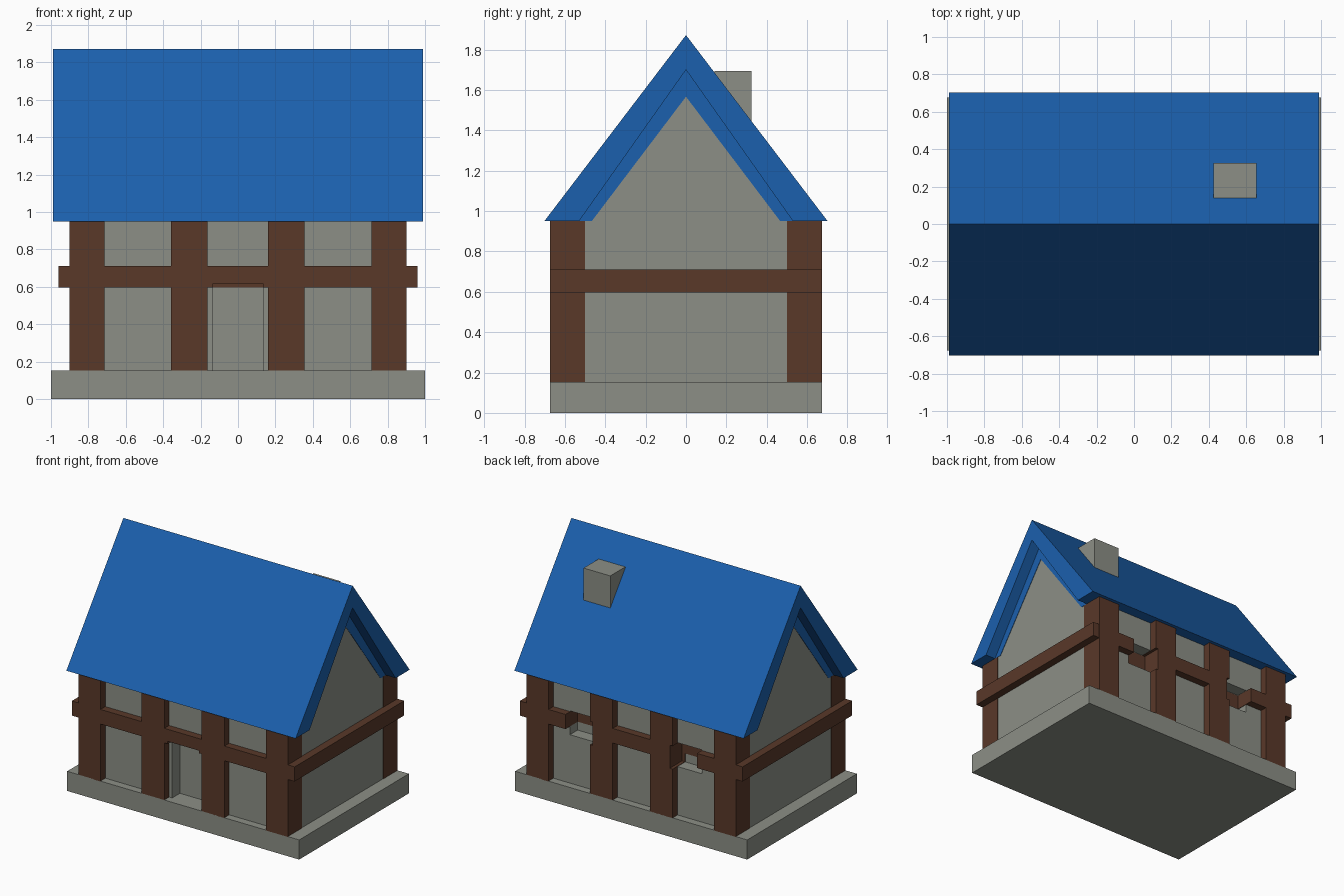
import bpy, bmesh

if "Cube" in bpy.data.objects:
    bpy.data.objects.remove(bpy.data.objects["Cube"])


def material(name, rgb):
    m = bpy.data.materials.new(name)
    m.diffuse_color = (*rgb, 1)
    m.use_nodes = True
    m.node_tree.nodes["Principled BSDF"].inputs["Base Color"].default_value = m.diffuse_color
    return m


STONE = material("grey stone", (0.262, 0.275, 0.24))
TIMBER = material("brown timber", (0.1, 0.04, 0.022))
ROOF = material("blue roof", (0.011, 0.117, 0.42))


def prism(name, profile, x0, x1, mat=None):
    """Extrude a (y, z) outline along x."""
    bm = bmesh.new()
    face = bm.faces.new([bm.verts.new((x0, y, z)) for y, z in profile])
    new = bmesh.ops.extrude_face_region(bm, geom=[face])["geom"]
    verts = [v for v in new if isinstance(v, bmesh.types.BMVert)]
    bmesh.ops.translate(bm, verts=verts, vec=(x1 - x0, 0, 0))
    bmesh.ops.recalc_face_normals(bm, faces=bm.faces)
    me = bpy.data.meshes.new(name)
    bm.to_mesh(me)
    bm.free()
    ob = bpy.data.objects.new(name, me)
    bpy.context.collection.objects.link(ob)
    if mat:
        me.materials.append(mat)
    return ob


def box(name, x0, x1, y0, y1, z0, z1, mat=None):
    return prism(name, [(y0, z0), (y1, z0), (y1, z1), (y0, z1)], x0, x1, mat)


def cutters(label, gap):
    """Door and back window cutters; gap keeps timber proud of the wall cuts."""
    g = gap
    specs = [("door", -0.137, 0.137, -0.8, -0.52, 0.1, 0.62),
             ("left_window", -0.57, -0.33, 0.52, 0.8, 0.53, 0.716),
             ("right_window", 0.33, 0.57, 0.52, 0.8, 0.53, 0.716)]
    obs = []
    for n, x0, x1, y0, y1, z0, z1 in specs:
        c = box(f"{n}_{label}_cutter", x0 + g, x1 - g, y0 + g, y1 - g, z0 + g, z1 - g)
        c.hide_render = True
        c.display_type = 'WIRE'
        obs.append(c)
    return obs


def cut(ob, tools):
    for t in tools:
        mod = ob.modifiers.new("cut", 'BOOLEAN')
        mod.operation = 'DIFFERENCE'
        mod.solver = 'EXACT'
        mod.object = t


wall_cutters = cutters("wall", 0)
timber_cutters = cutters("timber", 0.003)

# Stone base and gabled wall body, nearly flush with the corner posts
box("stone_base", -1, 1, -0.675, 0.675, 0, 0.153, STONE)
walls = prism("walls", [(-0.615, 0.1), (0.615, 0.1), (0.615, 0.96), (0, 1.63),
                        (-0.615, 0.96)], -0.899, 0.899, STONE)
cut(walls, wall_cutters)

# Horizontal beam belt, running right through the house
beam = box("beam_belt", -0.96, 0.96, -0.674, 0.674, 0.597, 0.711, TIMBER)
cut(beam, timber_cutters)

# Four upright posts on the front and the back
for side, y0, y1 in (("front", -0.675, -0.5), ("back", 0.5, 0.675)):
    for i, (x0, x1) in enumerate(((-0.902, -0.713), (-0.358, -0.163),
                                  (0.16, 0.355), (0.713, 0.902))):
        post = box(f"{side}_post_{i + 1}", x0, x1, y0, y1, 0.15, 0.951, TIMBER)
        if side == "back" and i in (1, 2):
            cut(post, [timber_cutters[i]])

# Roof: outer covering and an inner lining flush with the gable
prism("roof", [(-0.702, 0.95), (0, 1.872), (0.702, 0.95),
               (0.53, 0.95), (0, 1.70), (-0.53, 0.95)], -0.988, 0.988, ROOF)
prism("roof_lining", [(-0.56, 0.95), (0, 1.74), (0.56, 0.95),
                      (0.467, 0.95), (0, 1.567), (-0.467, 0.95)], -0.902, 0.902, ROOF)

# Chimney on the back slope
box("chimney", 0.425, 0.655, 0.14, 0.325, 1.3, 1.695, STONE)
